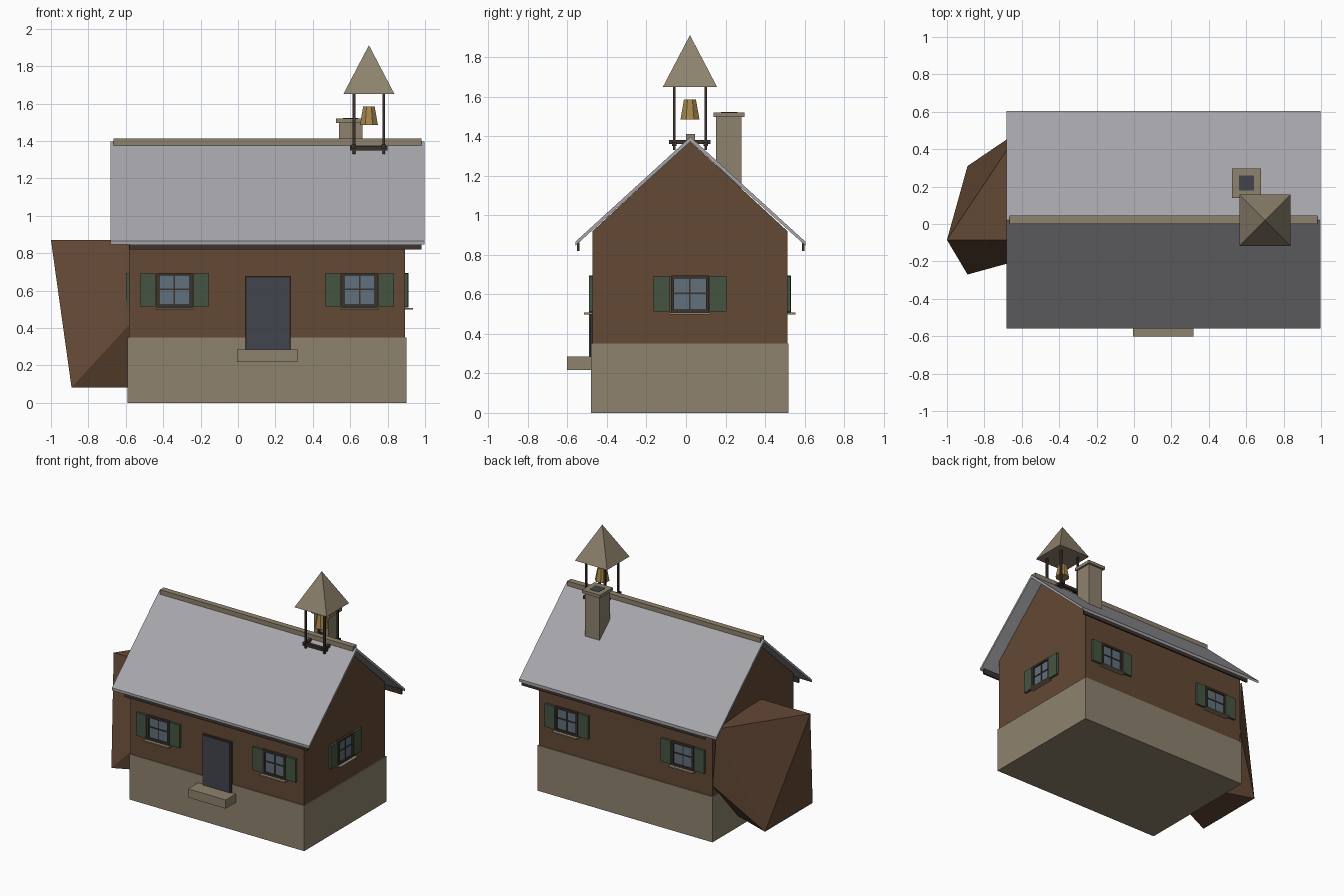
import bpy, bmesh
from math import pi, sqrt
from mathutils import Matrix, Vector

if "Cube" in bpy.data.objects:
    bpy.data.objects.remove(bpy.data.objects["Cube"])


def mat(name, c):
    m = bpy.data.materials.new(name)
    m.diffuse_color = (*c, 1)
    m.use_nodes = True
    m.node_tree.nodes["Principled BSDF"].inputs["Base Color"].default_value = m.diffuse_color
    return m


STONE = mat("stone", (0.27, 0.225, 0.155))
WOOD = mat("wood", (0.125, 0.065, 0.035))
DARK = mat("dark_wood", (0.045, 0.032, 0.025))
ROOF = mat("roof_sheet", (0.38, 0.38, 0.41))
GREEN = mat("green_paint", (0.06, 0.09, 0.055))
GLASS = mat("glass", (0.12, 0.16, 0.2))
SLATE = mat("slate", (0.055, 0.06, 0.075))
BRASS = mat("brass", (0.38, 0.24, 0.07))


def finish(name, bm, m):
    bmesh.ops.recalc_face_normals(bm, faces=bm.faces)
    me = bpy.data.meshes.new(name)
    bm.to_mesh(me)
    bm.free()
    me.materials.append(m)
    ob = bpy.data.objects.new(name, me)
    bpy.context.collection.objects.link(ob)
    return ob


def box(name, x, y, z, m, M=Matrix()):
    """Box from (min, max) ranges, optionally placed by matrix M."""
    bm = bmesh.new()
    c = Vector(((x[0] + x[1]) / 2, (y[0] + y[1]) / 2, (z[0] + z[1]) / 2))
    s = Matrix.Diagonal((x[1] - x[0], y[1] - y[0], z[1] - z[0], 1))
    bmesh.ops.create_cube(bm, size=1, matrix=M @ Matrix.Translation(c) @ s)
    return finish(name, bm, m)


def extrude_x(name, prof, x0, x1, m):
    """Extrude a (y, z) profile along x."""
    bm = bmesh.new()
    f = bm.faces.new([bm.verts.new((x0, y, z)) for y, z in prof])
    r = bmesh.ops.extrude_face_region(bm, geom=[f])
    vs = [v for v in r["geom"] if isinstance(v, bmesh.types.BMVert)]
    bmesh.ops.translate(bm, verts=vs, vec=(x1 - x0, 0, 0))
    return finish(name, bm, m)


def cone(name, loc, r1, r2, h, n, m, rot=0):
    bm = bmesh.new()
    bmesh.ops.create_cone(bm, cap_ends=True, segments=n, radius1=r1, radius2=r2, depth=h,
                          matrix=Matrix.Translation(Vector(loc) + Vector((0, 0, h / 2)))
                          @ Matrix.Rotation(rot, 4, 'Z'))
    bmesh.ops.remove_doubles(bm, verts=bm.verts, dist=1e-5)
    return finish(name, bm, m)


# Stone base and timber walls with gables
box("stone_base", (-0.59, 0.90), (-0.48, 0.52), (0, 0.35), STONE)
extrude_x("timber_walls", [(-0.473, 0.35), (0.513, 0.35), (0.513, 0.92), (0.02, 1.375), (-0.473, 0.92)],
          -0.583, 0.893, WOOD)

# Roof, ridge cap and eave boards
extrude_x("roof", [(-0.56, 0.866), (0.022, 1.397), (0.605, 0.866), (0.605, 0.846),
                   (0.022, 1.373), (-0.56, 0.846)], -0.683, 0.998, ROOF)
box("ridge_cap", (-0.665, 0.98), (0.0, 0.045), (1.375, 1.412), STONE)
for side, y in (("front", -0.552), ("back", 0.588)):
    box(side + "_eave_board", (-0.58, 0.98), (y, y + 0.012), (0.82, 0.862), DARK)

# Windows with shutters: local x along the wall, -y outwards
def window(name, loc, rot):
    M = Matrix.Translation(loc) @ Matrix.Rotation(rot, 4, 'Z')
    box(name + "_glass", (-0.085, 0.085), (-0.006, 0.01), (-0.085, 0.085), GLASS, M)
    for s in (-1, 1):
        a, b = sorted((s * 0.08, s * 0.096))
        box(name + "_frame_side", (a, b), (-0.018, 0.01), (-0.093, 0.093), DARK, M)
        box(name + "_frame_rail", (-0.08, 0.08), (-0.018, 0.01), (a * 0.97, b * 0.97), DARK, M)
        a, b = sorted((s * 0.1, s * 0.185))
        box(name + "_shutter", (a, b), (-0.017, 0.005), (-0.088, 0.09), GREEN, M)
    box(name + "_bar_upright", (-0.004, 0.004), (-0.011, 0), (-0.08, 0.08), DARK, M)
    box(name + "_bar_cross", (-0.08, 0.08), (-0.011, 0), (0.0, 0.008), DARK, M)
    box(name + "_sill", (-0.105, 0.105), (-0.042, 0.0), (-0.103, -0.094), STONE, M)


for i, x in enumerate((-0.34, 0.65)):
    window(f"front_window_{i}", (x, -0.473, 0.602), 0)
    window(f"back_window_{i}", (x, 0.513, 0.602), pi)
window("right_window", (0.893, 0.02, 0.602), pi / 2)
window("left_window", (-0.583, 0.02, 0.602), -pi / 2)

# Door and step
box("door_frame", (0.037, 0.283), (-0.486, -0.46), (0.285, 0.677), DARK)
box("door", (0.047, 0.273), (-0.491, -0.46), (0.285, 0.668), SLATE)
box("door_step", (-0.005, 0.317), (-0.602, -0.475), (0.218, 0.285), STONE)

# Chimney
box("chimney", (0.54, 0.665), (0.152, 0.28), (1.1, 1.497), STONE)
box("chimney_cap", (0.525, 0.68), (0.14, 0.297), (1.497, 1.52), STONE)
box("chimney_flue", (0.562, 0.642), (0.178, 0.26), (1.49, 1.522), SLATE)

# Bell tower
cx, cy = 0.70, 0.02
for sx in (-1, 1):
    x, y = cx + sx * 0.08, cy + sx * 0.08
    for sy in (-1, 1):
        py = cy + sy * 0.08
        box("tower_post", (x - 0.007, x + 0.007), (py - 0.007, py + 0.007), (1.33, 1.652), DARK)
    box("tower_beam_long", (cx - 0.1, cx + 0.1), (y - 0.012, y + 0.012), (1.35, 1.372), DARK)
    box("tower_beam_cross", (x - 0.012, x + 0.012), (cy - 0.105, cy + 0.105), (1.36, 1.38), DARK)
cone("tower_roof", (cx, cy, 1.65), 0.137 * sqrt(2), 0, 0.262, 4, STONE, pi / 4)
cone("bell", (cx, cy, 1.485), 0.052, 0.033, 0.1, 8, BRASS, pi / 8)

# Faceted lean-to lump at the left end
bm = bmesh.new()
for p in ((-1, -0.085, 0.87), (-0.89, -0.27, 0.082), (-0.89, 0.31, 0.082),
          (-0.57, -0.085, 0.87), (-0.61, 0.5, 0.87), (-0.57, -0.182, 0.43),
          (-0.585, 0.51, 0.43), (-0.57, -0.12, 0.082), (-0.57, 0.2, 0.082)):
    bm.verts.new(p)
bmesh.ops.convex_hull(bm, input=bm.verts)
finish("side_lump", bm, WOOD)
